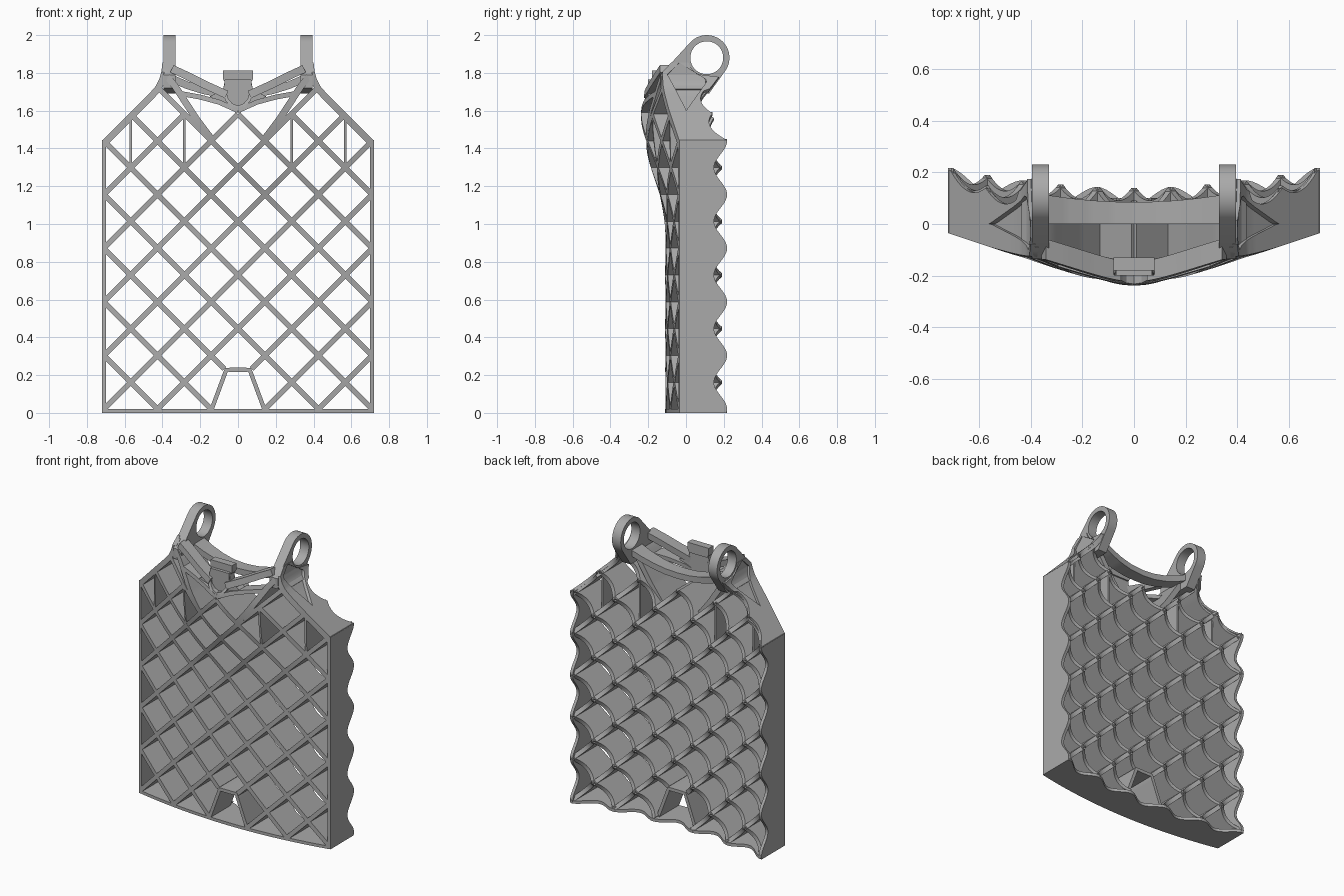
import bpy, bmesh, math
from mathutils import Matrix, Vector

cube = bpy.data.objects.get("Cube")
if cube:
    bpy.data.objects.remove(cube, do_unlink=True)

D = 0.142      # half the lattice pitch
Z0 = 0.02      # lowest row of lattice nodes
made = []

grey = bpy.data.materials.new("light grey")
grey.use_nodes = True
grey.diffuse_color = (0.4, 0.4, 0.4, 1)
grey.node_tree.nodes["Principled BSDF"].inputs["Base Color"].default_value = (0.4, 0.4, 0.4, 1)


def finish(name, bm):
    bmesh.ops.remove_doubles(bm, verts=bm.verts, dist=0.00005)
    bmesh.ops.recalc_face_normals(bm, faces=bm.faces)
    mesh = bpy.data.meshes.new(name)
    bm.to_mesh(mesh)
    bm.free()
    mesh.materials.clear()
    mesh.materials.append(grey)
    ob = bpy.data.objects.new(name, mesh)
    bpy.context.collection.objects.link(ob)
    made.append(ob)
    return ob


# Front and back envelope of the panel
def front(x, z):
    a = abs(x) / 0.72
    t = min(1, max(0, (z - 0.95) / 0.62))
    s = t * t * (3 - 2 * t)
    low = 1 - a * a
    high = 1 - (math.sqrt(a * a + 0.04) - 0.2) / 0.82
    amp = 0.075 + 0.128 * s - 0.15 * max(0, z - 1.6)
    return -0.035 - amp * (low + (high - low) * s)


def back(x, z):
    return 0.14 + 0.08 * (x / 0.72) ** 2 - min(0.05, 0.35 * max(0, z - 1.44))


# Scallops of the back edge
def diagonal_back(x, z):
    t = (x / D) % 1
    return back(x, z) - 0.2 * t * (1 - t)


def side_back(x, z):
    return back(x, z) - 0.07 * math.sin(math.pi * (z - Z0) / (2 * D)) ** 2


def bottom_back(x, z):
    return back(x, z) - 0.065 * math.cos(math.pi * x / (2 * D)) ** 2


def wall(name, path, width, y0=front, y1=back):
    """Sweep a wall along an x-z path, filling from y0 to y1."""
    pts = []
    for a, b in zip(path, path[1:]):
        a, b = Vector(a), Vector(b)
        n = max(1, round((b - a).length / 0.01673))
        pts += [a.lerp(b, i / n) for i in range(n)]
    pts.append(Vector(path[-1]))
    bm = bmesh.new()
    rings = []
    for i, p in enumerate(pts):
        d = (pts[min(i + 1, len(pts) - 1)] - pts[max(i - 1, 0)]).normalized()
        off = Vector((-d.y, d.x)) * width / 2
        l, r = p + off, p - off
        yb = y1(p.x, p.y)
        rings.append([bm.verts.new(c) for c in (
            (l.x, y0(l.x, l.y), l.y), (r.x, y0(r.x, r.y), r.y),
            (r.x, yb, r.y), (l.x, yb, l.y))])
    for q, s in zip(rings, rings[1:]):
        for k in range(4):
            bm.faces.new((q[k], q[(k + 1) % 4], s[(k + 1) % 4], s[k]))
    bm.faces.new(rings[0])
    bm.faces.new(rings[-1])
    return finish(name, bm)


def plate(name, loops, thick, matrix):
    """Flat plate from outlines; inner loops become holes."""
    cu = bpy.data.curves.new(name, "CURVE")
    cu.dimensions = "2D"
    cu.fill_mode = "BOTH"
    cu.extrude = thick / 2
    for loop in loops:
        sp = cu.splines.new("POLY")
        sp.points.add(len(loop) - 1)
        for p, (u, v) in zip(sp.points, loop):
            p.co = (u, v, 0, 1)
        sp.use_cyclic_u = True
    tmp = bpy.data.objects.new(name + " outline", cu)
    bpy.context.collection.objects.link(tmp)
    dg = bpy.context.evaluated_depsgraph_get()
    mesh = bpy.data.meshes.new_from_object(tmp.evaluated_get(dg))
    bpy.data.objects.remove(tmp, do_unlink=True)
    bm = bmesh.new()
    bm.from_mesh(mesh)
    bpy.data.meshes.remove(mesh)
    bm.transform(matrix)
    return finish(name, bm)


def mirrored(path):
    return path + [(-x, z) for x, z in reversed(path) if x > 0]


def both(name, path, *args):
    for s, tag in ((1, "left"), (-1, "right")):
        wall(tag + "_" + name, [(s * x, z) for x, z in path], *args)


# Diagonal lattice bars, one family mirrored into the other
for n in range(-3, 14, 2):
    lo = {11: 0, 13: 2}.get(n, max(-5, (n - 15) / 2))
    hi = -0.5 if n == 1 else min(5, n)
    both("lattice_bar", [(k * D, Z0 + (n - k) * D) for k in (lo, hi)], 0.028, front, diagonal_back)
    if n == 1:
        continue

# Straight frame walls
both("side_wall", [(0.71, 0), (0.71, 1.444)], 0.02, front, side_back)
wall("bottom_wall", [(-5 * D, 0.01), (5 * D, 0.01)], 0.02, front, bottom_back)
wall("bottom_notch", mirrored([(0.142, 0.012), (0.062, 0.228)]), 0.022, front,
     lambda x, z: back(x, z) - 0.04)
for k, top in ((2, 1.59), (4, 1.58)):
    both("thin_rib", [(k * D, 1.30), (k * D, top)], 0.012, front, lambda x, z: 0.09)


# Slanted shoulders with a triangular pocket, rising into the ears
def shoulder_front(x, z):
    return max(front(x, z), -0.13 + (z - 1.8) * 0.95)


def shoulder_back(x, z):
    if z < 1.7:
        return diagonal_back(x, z)
    y = 0.117 + (z - 1.7) * 0.75
    if z > 1.785:   # keep the ear hole clear
        y = 0.11 - math.sqrt(max(0, 0.01 - (z - 1.88) ** 2))
    return y


def pocket(x, z):
    f = max(-0.098 * (z - 1.6) / 0.19, -0.098 + (z - 1.79) * 1.0)
    b = min(0.114 * (z - 1.6) / 0.16, 0.114 - (z - 1.76) * 1.6)
    return (0, 0) if z < 1.6 else (f, b) if f < b else ((f + b) / 2,) * 2


shoulder = [(0.72, 1.44), (0.466, 1.694), (0.437, 1.727), (0.415, 1.768), (0.403, 1.81), (0.397, 1.86)]


def inset(s):
    return [(x - s, z - s) for x, z in shoulder]


both("shoulder_skin", inset(0.018), 0.018, shoulder_front, shoulder_back)
both("shoulder_front_rim", inset(0.006), 0.018, shoulder_front, lambda x, z: pocket(x, z)[0])
both("shoulder_back_rim", inset(0.006), 0.018,
     lambda x, z: min(pocket(abs(x), z)[1], shoulder_back(abs(x), z)), shoulder_back)

# Ears with round holes
yz = Matrix(((0, 0, 1, 0), (1, 0, 0, 0), (0, 1, 0, 0), (0, 0, 0, 1)))
cy, cz = 0.11, 1.88


def arc(r, a0, a1, n):
    angles = [math.radians(a0 + (a1 - a0) * i / n) for i in range(n + 1)]
    return [(cy + r * math.cos(a), cz + r * math.sin(a)) for a in angles]


ear = arc(0.12, 135, -37, 30) + [(0.15, 1.73), (0.122, 1.69), (0, 1.69), (-0.135, 1.72), (-0.135, 1.79)]
hole = arc(0.087, 0, 360, 48)[:-1]
for s, tag in ((1, "left"), (-1, "right")):
    plate(tag + "_ear", [ear, hole], 0.065, Matrix.Translation((s * 0.3625, 0, 0)) @ yz)

# Bracing between the ears
both("arm_flare", [(0.375, 1.78), (0.33, 1.725), (0.285, 1.655), (0.22, 1.555), (0.142, 1.452)], 0.036,
     front, lambda x, z: 0.06)
both("front_beam", [(0.35, 1.822), (0.27, 1.785), (0.17, 1.735), (0.06, 1.685)], 0.042,
     front, lambda x, z: front(x, z) + 0.08)
both("lower_strut", [(0.3, 1.69), (0.2, 1.672), (0.1, 1.645), (0, 1.6)], 0.026,
     front, lambda x, z: front(x, z) + 0.09)
wall("rear_crossbar", mirrored([(0.34, 1.765), (0.27, 1.735), (0.18, 1.707), (0.09, 1.69), (0, 1.685)]),
     0.04, lambda x, z: 0.0, lambda x, z: 0.085 + 0.23 * x * x)

# Central shield and clip block
xz = Matrix(((1, 0, 0, 0), (0, 0, -1, 0), (0, 1, 0, 0), (0, 0, 0, 1)))
shield = mirrored([(0.07, 1.765), (0.075, 1.715), (0.15, 1.675), (0.06, 1.635), (0.015, 1.59)])
plate("shield", [shield], 0.06, Matrix.Translation((0, -0.17, 0)) @ xz)
block = mirrored([(0.08, 1.812), (0.08, 1.768), (0.066, 1.745)])
plate("clip_block", [block], 0.05, Matrix.Translation((0, -0.155, 0)) @ xz)
wall("shield_rim", mirrored([(0.062, 1.75), (0.072, 1.705), (0.06, 1.66), (0.035, 1.63), (0, 1.617)]),
     0.018, lambda x, z: -0.235 + max(0, z - 1.62) * 0.4, lambda x, z: -0.16)

bpy.ops.object.select_all(action="DESELECT")
for ob in made:
    ob.select_set(True)
bpy.context.view_layer.objects.active = made[0]
bpy.ops.object.shade_smooth_by_angle(angle=math.radians(30))
